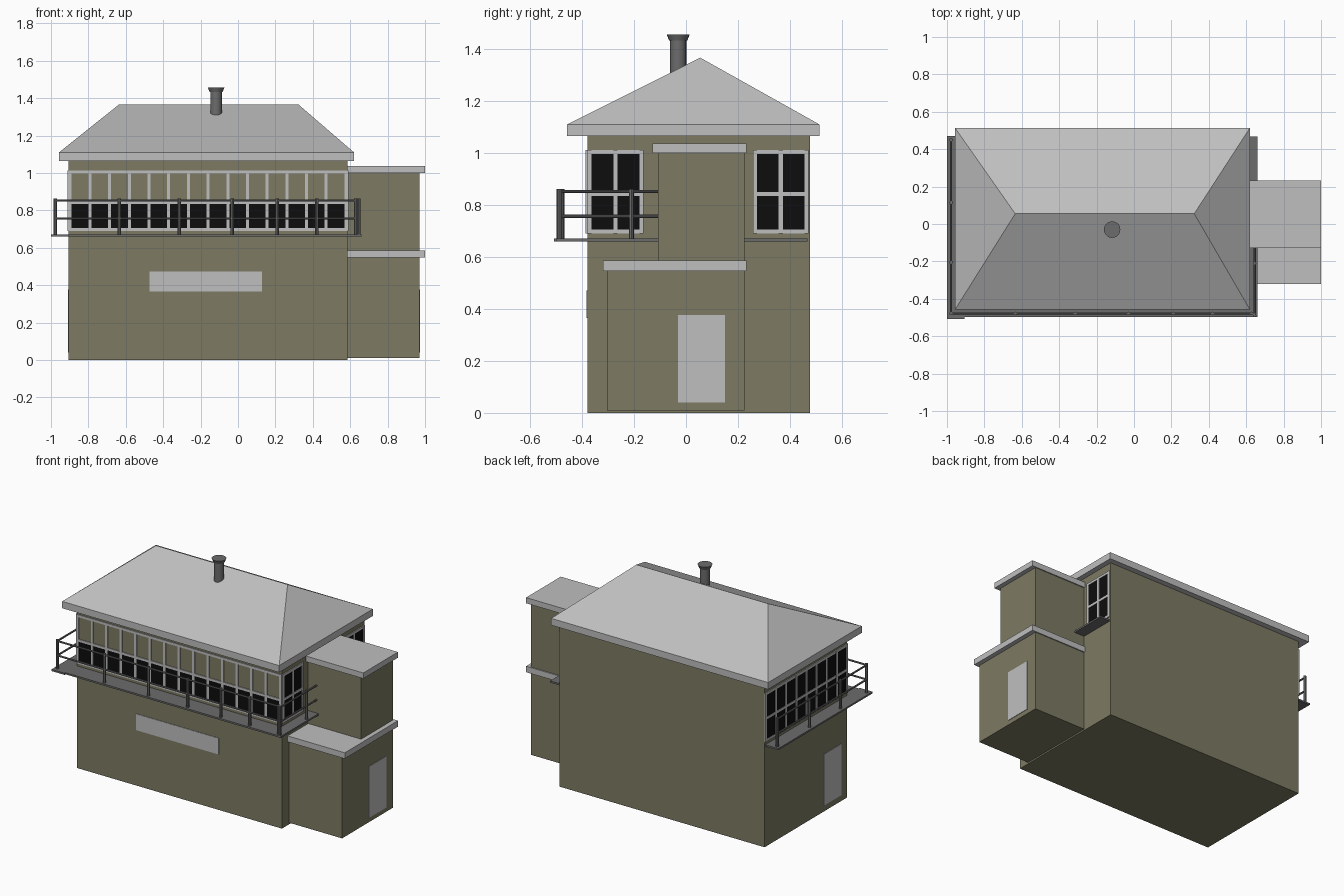
import bpy, bmesh, math
from mathutils import Matrix, Vector

if "Cube" in bpy.data.objects:
    bpy.data.objects.remove(bpy.data.objects["Cube"])


def mat(name, rgb):
    m = bpy.data.materials.new(name)
    m.diffuse_color = (*rgb, 1)
    m.use_nodes = True
    m.node_tree.nodes["Principled BSDF"].inputs["Base Color"].default_value = m.diffuse_color
    return m


WALL = mat("olive_wall", (0.205, 0.195, 0.125))
PALE = mat("pale_grey", (0.52, 0.52, 0.52))
METAL = mat("dark_grey_metal", (0.15, 0.15, 0.15))
GLASS = mat("black_glass", (0.004, 0.004, 0.004))


def finish(bm, name, material):
    bmesh.ops.recalc_face_normals(bm, faces=bm.faces)
    me = bpy.data.meshes.new(name)
    bm.to_mesh(me)
    bm.free()
    me.materials.append(material)
    ob = bpy.data.objects.new(name, me)
    bpy.context.collection.objects.link(ob)
    return ob


def add_box(bm, x, y, z):
    size = (x[1] - x[0], y[1] - y[0], z[1] - z[0])
    mid = (sum(x) / 2, sum(y) / 2, sum(z) / 2)
    bmesh.ops.create_cube(bm, size=1, matrix=Matrix.Translation(mid) @ Matrix.Diagonal((*size, 1)))


def boxes(name, material, *parts):
    bm = bmesh.new()
    for p in parts:
        add_box(bm, *p)
    return finish(bm, name, material)


def add_rod(bm, a, b, r, r2=None, sides=8):
    a, b = Vector(a), Vector(b)
    d = b - a
    rot = d.to_track_quat('Z', 'Y').to_matrix().to_4x4()
    bmesh.ops.create_cone(bm, cap_ends=True, segments=sides, radius1=r, radius2=r2 or r,
                          depth=d.length, matrix=Matrix.Translation((a + b) / 2) @ rot)


# main body and stepped annex
X0, X1, Y0, Y1 = -0.905, 0.585, -0.38, 0.477
boxes("main_body", WALL, ((X0, X1), (Y0, Y1), (0, 1.066)))
boxes("lower_annex", WALL, ((X1, 0.97), (-0.305, 0.225), (0.01, 0.55)))
boxes("upper_annex", WALL, ((X1, 0.97), (-0.107, 0.225), (0.58, 1.002)))
boxes("lower_annex_roof", PALE, ((X1, 1.0), (-0.32, 0.232), (0.547, 0.586)))
boxes("upper_annex_roof", PALE, ((X1, 1.0), (-0.128, 0.232), (1.0, 1.037)))

# hipped roof with fascia
bm = bmesh.new()
rx, ry = (-0.957, 0.62), (-0.458, 0.514)
rings = [[bm.verts.new((x, y, z)) for x, y in
          ((rx[0], ry[0]), (rx[1], ry[0]), (rx[1], ry[1]), (rx[0], ry[1]))] for z in (1.065, 1.11)]
ra, rb = bm.verts.new((-0.635, 0.055, 1.367)), bm.verts.new((0.322, 0.055, 1.367))
lo, hi = rings
bm.faces.new(lo)
for i in range(4):
    j = (i + 1) % 4
    bm.faces.new((lo[i], lo[j], hi[j], hi[i]))
bm.faces.new((hi[0], hi[1], rb, ra))
bm.faces.new((hi[1], hi[2], rb))
bm.faces.new((hi[2], hi[3], ra, rb))
bm.faces.new((hi[3], hi[0], ra))
finish(bm, "hipped_roof", PALE)

# chimney flue with flared cap
bm = bmesh.new()
add_rod(bm, (-0.117, -0.03, 1.28), (-0.117, -0.03, 1.435), 0.031, sides=20)
add_rod(bm, (-0.117, -0.03, 1.433), (-0.117, -0.03, 1.456), 0.035, 0.044, sides=20)
flue = finish(bm, "chimney_flue", METAL)
bpy.context.view_layer.objects.active = flue
flue.select_set(True)
bpy.ops.object.shade_smooth_by_angle(angle=math.radians(35))

# doors and sign plate
boxes("right_door", PALE, ((0.968, 0.973), (-0.03, 0.15), (0.04, 0.377)))
boxes("left_door", PALE, ((X0 - 0.003, X0 + 0.002), (-0.317, -0.137), (0.04, 0.377)))
boxes("front_plate", PALE, ((-0.473, 0.127), (Y0 - 0.003, Y0 + 0.002), (0.365, 0.472)))


# window strips: frame bars over thin glass plates
def window(name, axis, plane, sign, a, panes, glass_top):
    z0, z1, zm, w = 0.69, 1.012, 0.843, 0.016

    def place(span, z, t):
        d = tuple(sorted((plane - sign * 0.002, plane + sign * t)))
        return (d, span, z) if axis == 'x' else (span, d, z)

    step = (a[1] - a[0] - w) / panes
    bars = [place((a[0] + i * step, a[0] + i * step + w), (z0, z1), 0.006) for i in range(panes + 1)]
    bars += [place(a, (z, z + w), 0.0055) for z in (z0, zm - w / 2, z1 - w)]
    boxes(name + "_frame", PALE, *bars)
    boxes(name + "_glass", GLASS, place((a[0] + 0.004, a[1] - 0.004), (z0 + 0.004, glass_top), 0.003))


window("front_window", 'y', Y0, -1, (X0, X1), 14, 0.843)
window("left_window", 'x', X0, -1, (Y0, Y1), 8, 1.008)
window("right_front_window", 'x', X1, 1, (Y0, -0.163), 2, 1.008)
window("right_back_window", 'x', X1, 1, (0.257, 0.472), 2, 1.008)

# walkway floor around the front and sides
fz = (0.66, 0.671)
boxes("walkway_floor", METAL,
      ((-1.0, X0), (-0.508, 0.47), fz),
      ((X0, X1), (-0.498, Y0), fz),
      ((X1, 0.66), (-0.498, -0.107), fz),
      ((X1, 0.66), (0.225, 0.468), fz))

# railing posts and rails
bm = bmesh.new()
FY, LX, RX = -0.478, -0.978, 0.645
posts = [(x, FY) for x in (LX, -0.635, -0.315, -0.03, 0.21, 0.42, 0.63)]
posts += [(LX, y) for y in (0.45, 0.115, -0.205)]
posts += [(RX, y) for y in (-0.488, -0.21)]
for x, y in posts:
    add_rod(bm, (x, y, 0.662), (x, y, 0.862), 0.0095)
for z in (0.757, 0.852):
    add_rod(bm, (LX, FY, z), (RX, FY, z), 0.006)
    add_rod(bm, (LX, FY, z), (LX, 0.45, z), 0.006)
    add_rod(bm, (RX, FY, z), (RX, -0.107, z), 0.006)
finish(bm, "walkway_railing", METAL)
